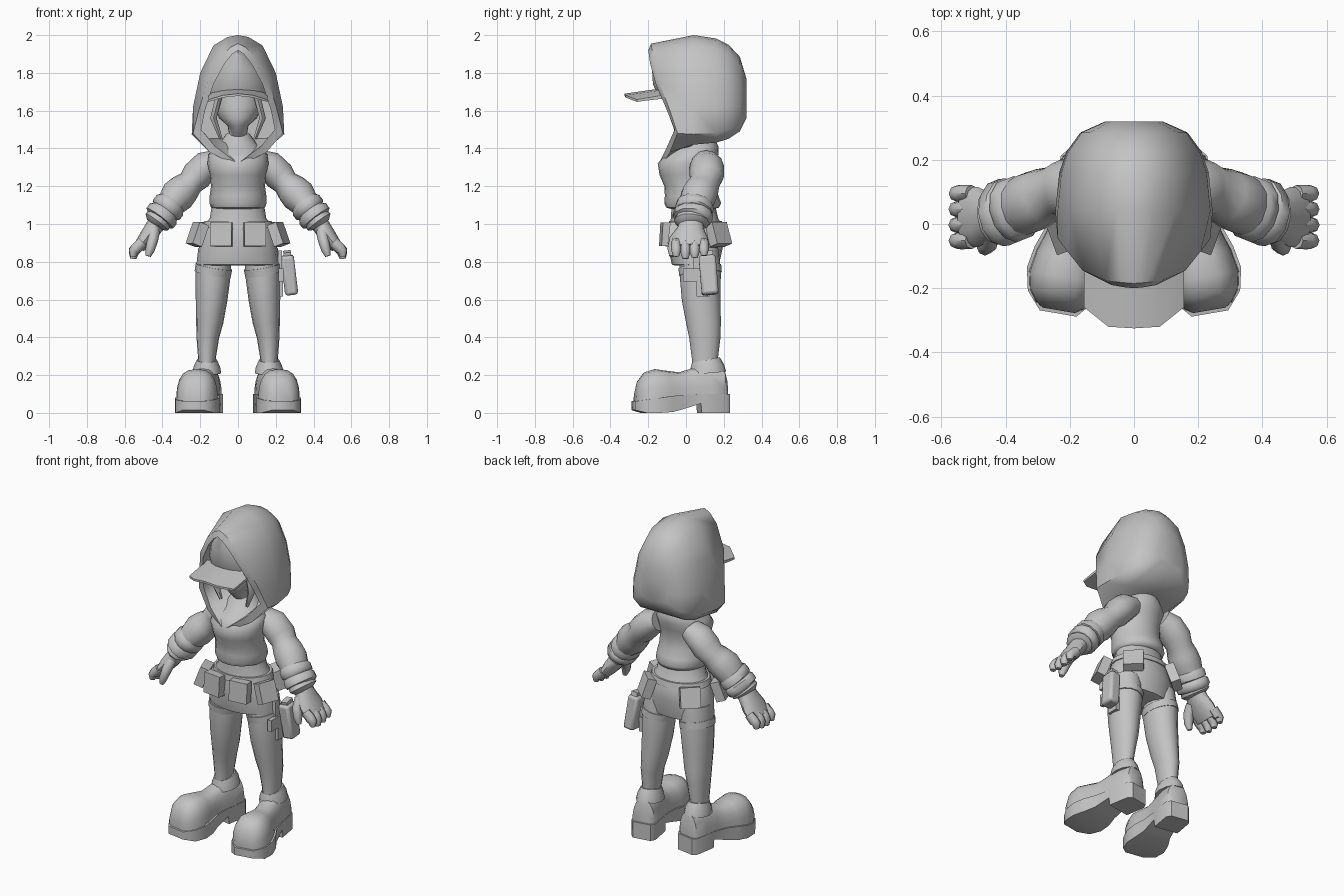
import bpy, bmesh, math
from mathutils import Vector, Matrix

cube = bpy.data.objects.get("Cube")
if cube:
    bpy.data.objects.remove(cube, do_unlink=True)

grey = bpy.data.materials.new("plain_grey")
grey.use_nodes = True
COLOUR = (0.55, 0.55, 0.55, 1)
grey.diffuse_color = COLOUR
for node in grey.node_tree.nodes:
    if node.type == 'BSDF_PRINCIPLED':
        node.inputs["Base Color"].default_value = COLOUR
        node.inputs["Roughness"].default_value = 0.8
parts = []


def finish(name, bm, mirror=False, bevel=0):
    bmesh.ops.recalc_face_normals(bm, faces=bm.faces)
    mesh = bpy.data.meshes.new(name)
    bm.to_mesh(mesh)
    bm.free()
    mesh.materials.append(grey)
    obj = bpy.data.objects.new(name, mesh)
    bpy.context.collection.objects.link(obj)
    if bevel:
        mod = obj.modifiers.new("Bevel", 'BEVEL')
        mod.width = bevel
        mod.segments = 2
    if mirror:
        obj.modifiers.new("Mirror", 'MIRROR').use_mirror_merge = False
    parts.append(obj)
    return obj


def loft(name, rings, mirror=False):
    """Skin closed rings of equal length and cap both ends."""
    bm = bmesh.new()
    rows = [[bm.verts.new(p) for p in ring] for ring in rings]
    count = len(rows[0])
    for a, b in zip(rows, rows[1:]):
        for i in range(count):
            j = (i + 1) % count
            bm.faces.new((a[i], a[j], b[j], b[i]))
    bm.faces.new(rows[0])
    bm.faces.new(rows[-1])
    return finish(name, bm, mirror)


def body(name, levels, n=20):
    """Stack of horizontal ovals: height, half width, front y, back y."""
    rings = []
    for z, w, front, back in levels:
        mid, depth = (front + back) / 2, (back - front) / 2
        turns = [math.tau * i / n for i in range(n)]
        rings.append([(w * math.cos(a), mid + depth * math.sin(a), z) for a in turns])
    return loft(name, rings)


def tube(name, path, n=12, mirror=True):
    """Oval tube along points: x, y, z, radius in y, radius across."""
    pts = [Vector(p[:3]) for p in path]
    rings = []
    for i, p in enumerate(path):
        along = (pts[min(i + 1, len(pts) - 1)] - pts[max(i - 1, 0)]).normalized()
        side = Vector((0, 1, 0))
        side = (side - along * side.dot(along)).normalized()
        across = along.cross(side)
        rings.append([pts[i] + side * p[3] * math.cos(math.tau * k / n)
                      + across * p[4] * math.sin(math.tau * k / n) for k in range(n)])
    return loft(name, rings, mirror)


def box(name, loc, size, rot=(0, 0, 0), mirror=False, bevel=0):
    bm = bmesh.new()
    turn = Matrix.Rotation(rot[2], 4, 'Z') @ Matrix.Rotation(rot[1], 4, 'Y') @ Matrix.Rotation(rot[0], 4, 'X')
    bmesh.ops.create_cube(bm, size=1, matrix=Matrix.Translation(loc) @ turn @ Matrix.Diagonal((*size, 1)))
    return finish(name, bm, mirror, bevel)


# Hood: half outlines (x, z) from crown to chin, skinned from lining to back
rim = [(0, 1.92), (.03, 1.9), (.07, 1.85), (.13, 1.74), (.175, 1.6), (.195, 1.5), (.12, 1.41), (0, 1.32)]
edge = [(0, 1.955), (.04, 1.935), (.09, 1.885), (.16, 1.76), (.208, 1.6), (.238, 1.48), (.15, 1.38), (0, 1.305)]
full = [(0, 2), (.055, 1.99), (.13, 1.945), (.2, 1.8), (.238, 1.62), (.245, 1.475), (.18, 1.42), (0, 1.42)]
rim_y = [-.2, -.197, -.19, -.16, -.1, -.06, -.1, -.145]


def hood_ring(outline, depth):
    half = [(x, y, z) for (x, z), y in zip(outline, depth)]
    return half + [(-x, y, z) for x, y, z in half[-2:0:-1]]


def slice_of_hood(scale, y):
    shape = [(x * scale, 1.64 + (z - 1.64) * scale) for x, z in full]
    return hood_ring(shape, [y] * len(full))


loft("hood", [slice_of_hood(.85, .1),
              hood_ring(rim, rim_y),
              hood_ring(edge, [y + .015 for y in rim_y]),
              slice_of_hood(1, .04),
              slice_of_hood(.95, .16),
              slice_of_hood(.86, .225),
              slice_of_hood(.68, .285),
              slice_of_hood(.36, .32)])

# Face, neck and hair locks
body("face", [(1.72, .12, -.07, .15), (1.62, .125, -.08, .15), (1.56, .1, -.085, .14),
              (1.52, .055, -.07, .12), (1.46, .045, -.01, .11), (1.38, .08, -.05, .12)])
tube("hair_lock", [(.1, -.04, 1.68, .03, .02), (.13, -.05, 1.56, .03, .02),
                   (.09, -.04, 1.45, .01, .01)], 6)

# Cap crown filling the hood opening, and brim
body("cap_crown", [(1.68, .165, -.15, .2), (1.74, .162, -.175, .2), (1.82, .14, -.18, .2),
                   (1.88, .085, -.18, .18), (1.92, .025, -.185, .15)])
brim = []
for x, front in ((-.155, -.26), (-.08, -.32), (0, -.325), (.08, -.32), (.155, -.26)):
    zf, zb = 1.69 - 1.3 * x * x, 1.725 - 1.5 * x * x
    brim.append([(x, front, zf), (x, -.08, zb), (x, -.08, zb - .02), (x, front, zf - .012)])
loft("cap_brim", brim)

# Sweater, skirt and belt
body("sweater", [(1.08, .125, -.08, .15), (1.087, .143, -.105, .175), (1.11, .151, -.115, .186),
                 (1.15, .15, -.112, .172), (1.2, .143, -.115, .15), (1.26, .148, -.14, .145),
                 (1.32, .162, -.15, .155), (1.37, .155, -.11, .172), (1.41, .11, -.05, .172),
                 (1.48, .06, 0, .14)])
body("skirt", [(.78, .2, -.06, .16), (.785, .215, -.075, .175), (.9, .205, -.1, .2),
               (1, .175, -.085, .19), (1.03, .15, -.08, .17), (1.12, .135, -.075, .15)])
body("belt", [(.98, .188, -.095, .198), (1.015, .178, -.09, .19)])

# Belt pouches, the outer ones hanging outward
box("front_pouch", (.088, -.105, .945), (.115, .055, .125), (-.06, 0, .12), True)
box("side_pouch", (.215, -.03, .945), (.055, .11, .12), (0, -.35, -.35), True)
box("back_pouch", (.148, .172, .945), (.115, .055, .12), (.33, 0, -.75), True)

# Sleeves with folds and rolled cuffs
tube("sleeve", [(.11, .105, 1.335, .075, .06), (.165, .11, 1.31, .09, .08), (.22, .11, 1.255, .092, .082),
                (.25, .1, 1.22, .08, .07), (.285, .085, 1.185, .09, .085), (.32, .068, 1.15, .096, .092),
                (.36, .05, 1.1, .09, .075)])
tube("cuff", [(.345, .055, 1.12, .085, .07), (.36, .05, 1.1, .102, .088), (.38, .042, 1.075, .102, .088),
              (.385, .04, 1.067, .092, .076), (.395, .038, 1.055, .105, .09), (.415, .035, 1.03, .105, .088),
              (.42, .033, 1.022, .09, .072), (.43, .03, 1.01, .095, .074), (.44, .03, .995, .07, .05)])

# Gloved hands
tube("palm", [(.42, .03, 1.02, .06, .05), (.45, .025, .975, .072, .046),
              (.485, .022, .925, .094, .042), (.525, .022, .875, .09, .032)])
for i, name in enumerate(("index", "middle", "ring", "little")):
    y = -.052 + i * .049
    drop = .012 * abs(i - 1.3)
    tube(name + "_finger", [(.505, y, .905, .026, .03), (.54, y, .87, .027, .03),
                            (.553, y, .84 + drop, .025, .026), (.555, y, .812 + drop, .015, .016)], 8)
tube("thumb", [(.445, -.02, .96, .035, .032), (.452, -.058, .915, .032, .029),
               (.465, -.073, .865, .026, .025), (.475, -.075, .83, .014, .014)], 8)

# Legs, thigh straps and ankle cuffs
tube("leg", [(.125, .07, .87, .1, .085), (.13, .075, .75, .11, .094), (.14, .08, .6, .102, .084),
             (.15, .093, .48, .092, .072), (.16, .1, .4, .083, .06),
             (.165, .1, .28, .068, .046), (.165, .1, .2, .068, .046)], 16)
tube("thigh_strap", [(.127, .073, .775, .114, .098), (.134, .077, .735, .113, .097)], 16)
tube("ankle_cuff", [(.165, .115, .21, .098, .076), (.165, .112, .245, .09, .07), (.165, .105, .28, .075, .054)])

# Boots: sections along the foot, toes turned slightly outward
heel = Vector((.165, .12, 0))
turn_out = Matrix.Translation(heel) @ Matrix.Rotation(.17, 4, 'Z') @ Matrix.Translation(-heel)


def foot(name, rings):
    loft(name, [[turn_out @ Vector((.168 + x, y, z)) for x, y, z in ring] for ring in rings], True)


def dome(y, w, top, n=10):
    ring = []
    for i in range(n + 1):
        c, s = math.cos(math.pi * i / n), abs(math.sin(math.pi * i / n))
        ring.append((math.copysign(abs(c) ** .75, c) * w, y, .06 + (top - .06) * s ** .75))
    return ring


foot("boot_upper", [dome(*s) for s in (
    (.215, .05, .18), (.2, .07, .235), (.12, .075, .26), (.03, .074, .235), (-.04, .08, .215),
    (-.1, .1, .222), (-.17, .112, .232), (-.225, .1, .215), (-.26, .075, .17), (-.275, .05, .11))])
foot("boot_sole", [[(-w, y, lo), (w, y, lo), (w, y, hi), (-w, y, hi)] for y, w, lo, hi in (
    (.225, .055, 0, .1), (.2, .075, 0, .1), (.07, .075, 0, .1), (.065, .075, .05, .1), (-.03, .085, .02, .095),
    (-.09, .107, .005, .09), (-.16, .12, 0, .08), (-.23, .105, 0, .07), (-.285, .058, .015, .062))])

# Thigh holster on the left leg
box("holster", (.272, .12, .73), (.07, .09, .21), (.08, -.12, 0), bevel=.015)
box("holster_grip", (.262, .115, .83), (.04, .06, .05), (.2, -.12, 0))
box("holster_plate", (.228, .05, .73), (.025, .13, .07))
box("holster_lower_plate", (.226, .09, .66), (.025, .07, .09))
box("holster_hanger", (.222, .06, .8), (.02, .04, .12))

# Smooth shading with sharp creases
bpy.ops.object.select_all(action='DESELECT')
for obj in parts:
    obj.select_set(True)
bpy.context.view_layer.objects.active = parts[0]
bpy.ops.object.shade_smooth_by_angle(angle=math.radians(50))
